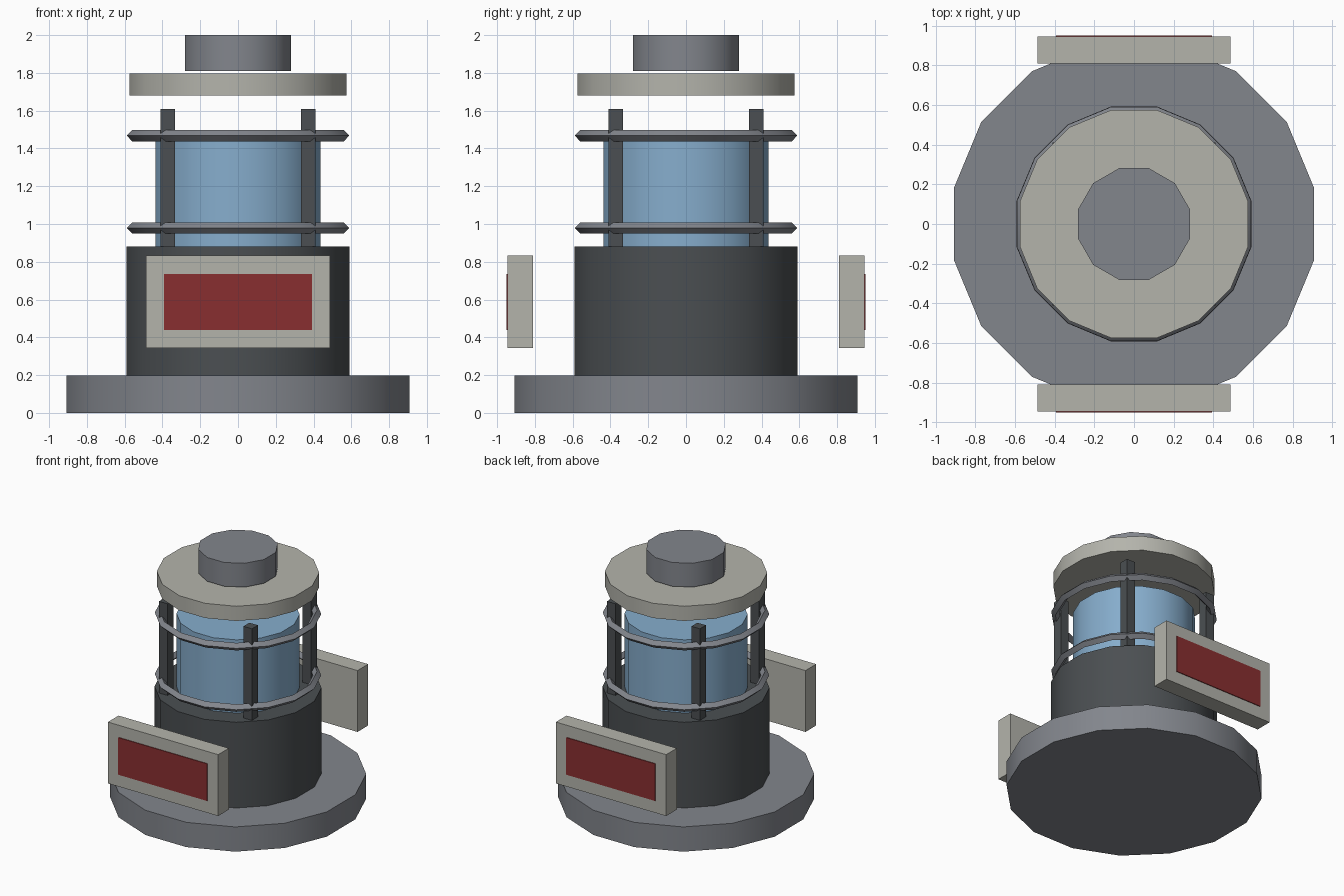
import bpy, bmesh, math
from mathutils import Matrix

if "Cube" in bpy.data.objects:
    bpy.data.objects.remove(bpy.data.objects["Cube"])


def material(name, rgb):
    m = bpy.data.materials.new(name)
    m.diffuse_color = (*rgb, 1)
    m.use_nodes = True
    m.node_tree.nodes["Principled BSDF"].inputs["Base Color"].default_value = m.diffuse_color
    return m


GREY = material("mid_grey", (0.225, 0.238, 0.265))
DARK = material("dark_grey", (0.070, 0.078, 0.084))
PALE = material("pale_grey", (0.455, 0.455, 0.41))
BLUE = material("glass_blue", (0.24, 0.42, 0.61))
RED = material("dark_red", (0.25, 0.028, 0.030))


def finish(name, bm, mat, smooth=False):
    bmesh.ops.recalc_face_normals(bm, faces=bm.faces)
    me = bpy.data.meshes.new(name)
    bm.to_mesh(me)
    bm.free()
    ob = bpy.data.objects.new(name, me)
    bpy.context.collection.objects.link(ob)
    me.materials.append(mat)
    if smooth:
        bpy.ops.object.select_all(action='DESELECT')
        ob.select_set(True)
        bpy.context.view_layer.objects.active = ob
        bpy.ops.object.shade_smooth_by_angle(angle=math.radians(35))
    return ob


def drum(name, apothem, z0, z1, mat, sides=16):
    """Upright prism with flat sides facing the axes."""
    bm = bmesh.new()
    r = apothem / math.cos(math.pi / sides)
    turn = Matrix.Translation((0, 0, (z0 + z1) / 2)) @ Matrix.Rotation(math.pi / sides, 4, 'Z')
    bmesh.ops.create_cone(bm, cap_ends=True, segments=sides, radius1=r, radius2=r,
                          depth=z1 - z0, matrix=turn)
    return finish(name, bm, mat, True)


def box(name, lo, hi, mat):
    bm = bmesh.new()
    bmesh.ops.create_cube(bm, size=1)
    for v in bm.verts:
        v.co = [(a + b) / 2 + c * (b - a) for a, b, c in zip(lo, hi, v.co)]
    return finish(name, bm, mat)


def ring(name, z, mat, radius=0.571, r=0.03, sides=16):
    """Hoop with a diamond cross-section."""
    bm = bmesh.new()
    loops = []
    for i in range(sides):
        a = 2 * math.pi * (i + 0.5) / sides
        loops.append([bm.verts.new(((radius + dx) * math.cos(a), (radius + dx) * math.sin(a), z + dz))
                      for dx, dz in ((r, 0), (0, r), (-r, 0), (0, -r))])
    for i in range(sides):
        p, q = loops[i], loops[(i + 1) % sides]
        for j in range(4):
            k = (j + 1) % 4
            bm.faces.new((p[j], q[j], q[k], p[k]))
    return finish(name, bm, mat, True)


# Stacked round parts
drum("base", 0.908, 0.0, 0.197, GREY)
drum("body", 0.591, 0.197, 0.88, DARK)
drum("glass", 0.436, 0.87, 1.463, BLUE)
drum("lid", 0.575, 1.68, 1.797, PALE)
drum("cap", 0.281, 1.81, 2.0, GREY, 12)

# Hoops (the lowest is sunk into the body)
for label, z in (("lower", 0.49), ("middle", 0.979), ("upper", 1.468)):
    ring(label + "_hoop", z, GREY)

# Corner posts of the cage
for sx in (-1, 1):
    for sy in (-1, 1):
        cx, cy, h = 0.372 * sx, 0.372 * sy, 0.0375
        box("post", (cx - h, cy - h, 0.87), (cx + h, cy + h, 1.61), DARK)

# Front and back sign panels with thin red plates
for label, s in (("front", -1), ("back", 1)):
    y = sorted((s * 0.81, s * 0.944))
    box(label + "_panel", (-0.486, y[0], 0.343), (0.486, y[1], 0.832), PALE)
    y = sorted((s * 0.943, s * 0.95))
    box(label + "_plate", (-0.393, y[0], 0.44), (0.393, y[1], 0.736), RED)
